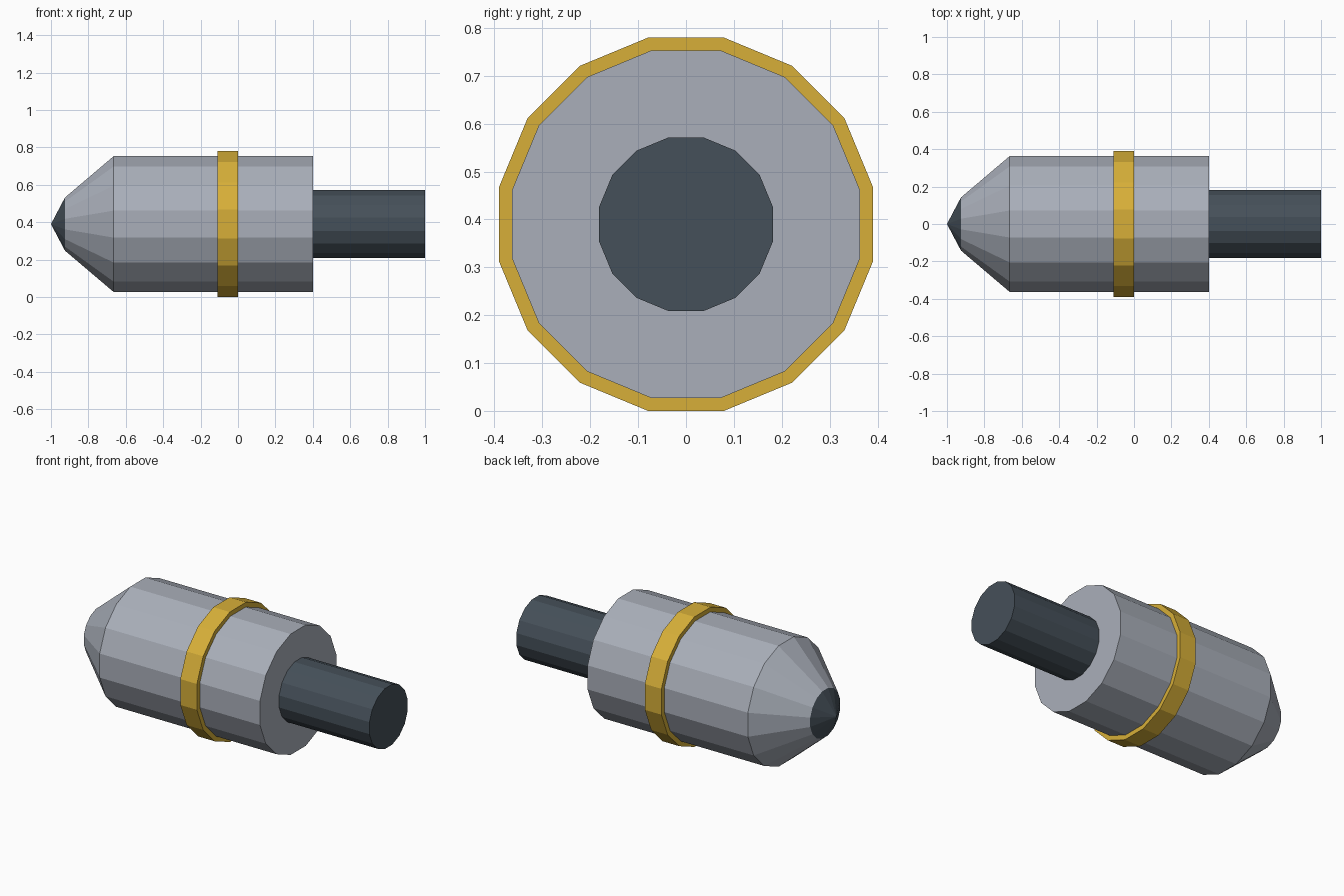
import bpy, bmesh, math

cube = bpy.data.objects.get("Cube")
if cube:
    bpy.data.objects.remove(cube, do_unlink=True)

SIDES = 16
AXIS_Z = 0.39


def material(name, rgb):
    mat = bpy.data.materials.new(name)
    mat.use_nodes = True
    color = (*rgb, 1)
    mat.diffuse_color = color
    mat.node_tree.nodes["Principled BSDF"].inputs["Base Color"].default_value = color
    return mat


def turned_part(name, profile, mat, closed=False):
    """Revolve (x, radius) points around the long axis into a faceted part."""
    bm = bmesh.new()
    rings = []
    for x, r in profile:
        if r == 0:
            rings.append([bm.verts.new((x, 0, AXIS_Z))] * SIDES)
            continue
        angles = [(i + 0.5) * math.tau / SIDES for i in range(SIDES)]
        rings.append([bm.verts.new((x, r * math.cos(a), AXIS_Z + r * math.sin(a)))
                      for a in angles])
    pairs = list(zip(rings, rings[1:]))
    if closed:
        pairs.append((rings[-1], rings[0]))
    for a, b in pairs:
        for i in range(SIDES):
            j = (i + 1) % SIDES
            corners = dict.fromkeys((a[i], a[j], b[j], b[i]))
            bm.faces.new(list(corners))
    if not closed:
        for ring in (rings[0], rings[-1]):
            if ring[0] is not ring[1]:
                bm.faces.new(ring)
    bmesh.ops.recalc_face_normals(bm, faces=bm.faces[:])
    mesh = bpy.data.meshes.new(name)
    bm.to_mesh(mesh)
    bm.free()
    mesh.materials.append(mat)
    obj = bpy.data.objects.new(name, mesh)
    bpy.context.collection.objects.link(obj)
    return obj


steel = material("light steel", (0.40, 0.43, 0.49))
dark = material("dark steel", (0.06, 0.08, 0.10))
gold = material("gold", (0.68, 0.43, 0.04))

# Cylindrical body with its tapered nose
turned_part("body", [(-0.925, 0.145), (-0.665, 0.37), (0.40, 0.37)], steel)

# Pointed tip
turned_part("tip", [(-1.0, 0), (-0.925, 0.145)], dark)

# Raised band around the body
turned_part("band", [(-0.11, 0.36), (-0.11, 0.398), (0, 0.398), (0, 0.36)],
            gold, closed=True)

# Rear shaft
turned_part("shaft", [(0.40, 0.185), (1.0, 0.185)], dark)
